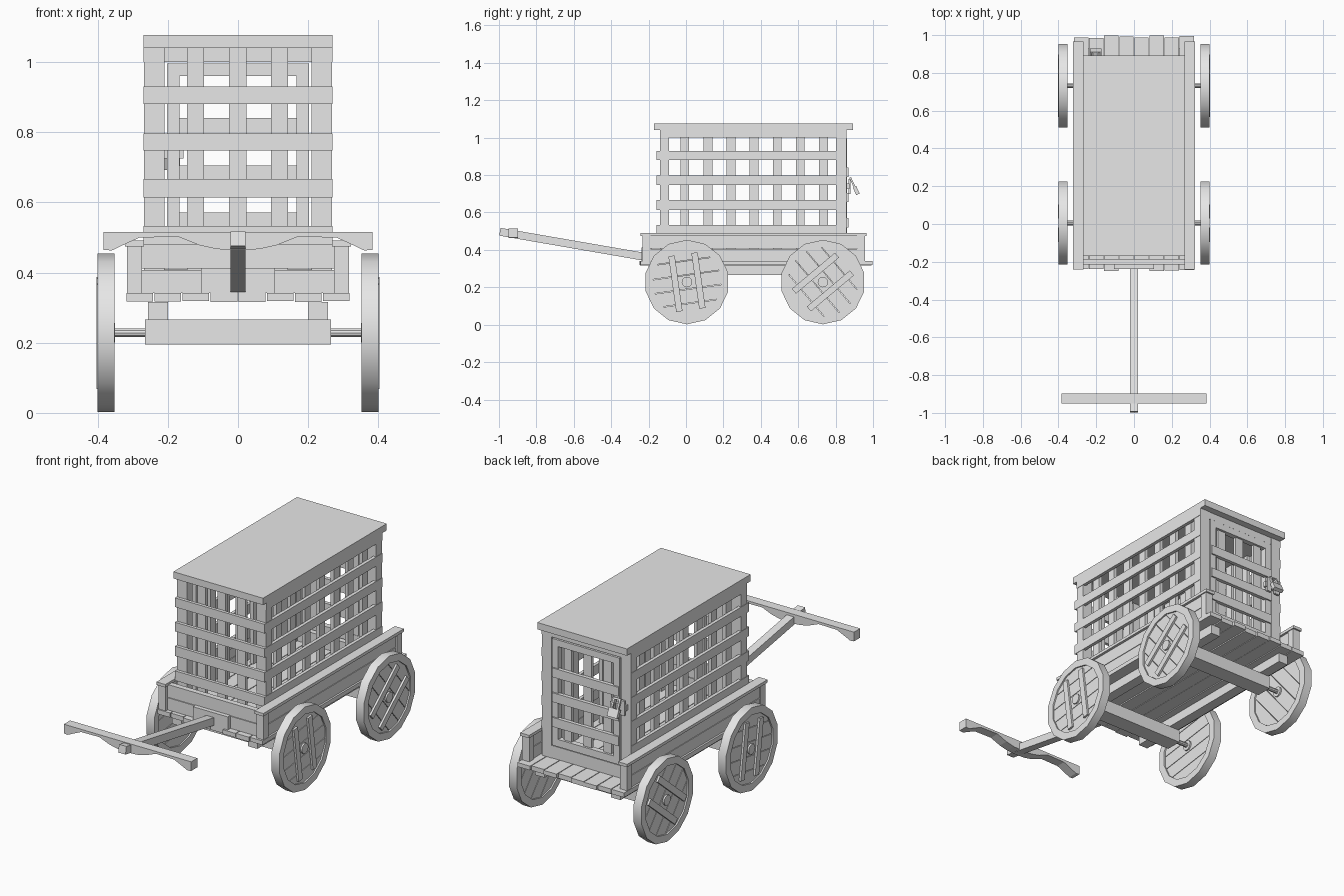
import bpy, bmesh, math, random
from mathutils import Matrix, Vector

random.seed(4)
if "Cube" in bpy.data.objects:
    bpy.data.objects.remove(bpy.data.objects["Cube"])

grey = bpy.data.materials.new("plain_grey")
grey.use_nodes = True
colour = (0.8, 0.8, 0.8, 1)
grey.diffuse_color = colour
grey.node_tree.nodes["Principled BSDF"].inputs["Base Color"].default_value = colour


def finish(bm, name, smooth=False):
    bmesh.ops.recalc_face_normals(bm, faces=bm.faces)
    mesh = bpy.data.meshes.new(name)
    bm.to_mesh(mesh)
    bm.free()
    mesh.materials.append(grey)
    ob = bpy.data.objects.new(name, mesh)
    bpy.context.collection.objects.link(ob)
    if smooth:
        bpy.context.view_layer.objects.active = ob
        bpy.ops.object.select_all(action='DESELECT')
        ob.select_set(True)
        bpy.ops.object.shade_smooth_by_angle(angle=math.radians(35))
    return ob


def add_box(bm, x, y, z, matrix=Matrix()):
    """Box from (low, high) ranges."""
    mid = [sum(r) / 2 for r in (x, y, z)]
    size = [abs(r[1] - r[0]) for r in (x, y, z)]
    m = matrix @ Matrix.Translation(mid) @ Matrix.Diagonal((*size, 1))
    bmesh.ops.create_cube(bm, size=1, matrix=m)


def boxes(name, parts):
    bm = bmesh.new()
    for part in parts:
        add_box(bm, *part)
    return finish(bm, name)


def add_rod(bm, radius, length, matrix, sides=10):
    bmesh.ops.create_cone(bm, cap_ends=True, segments=sides, radius1=radius,
                          radius2=radius, depth=length, matrix=matrix)


def both(lo, hi):
    return [(lo, hi), (-hi, -lo)]


# Floor of ragged lengthwise planks
planks = []
for i in range(8):
    x = -0.32 + i * 0.08
    planks.append(((x + 0.002, x + 0.078),
                   (-0.235 - random.uniform(0, 0.015), 0.985 + random.uniform(0, 0.015)),
                   (0.315 + random.uniform(0, 0.005), 0.342)))
boxes("floor_planks", planks)

# Undercarriage
boxes("lengthwise_beams", [(x, (-0.2, 0.93), (0.265, 0.316)) for x in both(0.2, 0.257)])
AXLES = {"front": (0.005, -8), "rear": (0.732, 50)}
for end, (y, turn) in AXLES.items():
    boxes(end + "_axle_beam", [((-0.265, 0.265), (y - 0.045, y + 0.045), (0.195, 0.266))])
    bm = bmesh.new()
    add_rod(bm, 0.0125, 0.74, Matrix.Translation((0, y, 0.228)) @ Matrix.Rotation(math.pi / 2, 4, 'Y'))
    finish(bm, end + "_axle", True)

# Bed sides, caps and front panel
for side, s in (("left", 1), ("right", -1)):
    def sx(a, b):
        return tuple(sorted((a * s, b * s)))
    boxes(side + "_bed_side", [
        (sx(0.28, 0.308), (-0.225, 0.95), (0.342, 0.405)),
        (sx(0.28, 0.308), (-0.225, 0.95), (0.408, 0.475)),
        (sx(0.273, 0.316), (-0.232, -0.19), (0.342, 0.475)),
        (sx(0.273, 0.316), (0.915, 0.957), (0.342, 0.475)),
        (sx(0.268, 0.322), (-0.242, 0.966), (0.475, 0.491))])
boxes("front_panel", [((-0.275, 0.275), (-0.215, -0.185), (0.342, 0.408)),
                      ((-0.275, 0.275), (-0.215, -0.185), (0.411, 0.48))])
boxes("pole_mount", [((-0.105, 0.105), (-0.238, -0.215), (0.342, 0.413))])

# Draw pole, sloping up to the front
start, end = Vector((0, -0.215, 0.362)), Vector((0, -0.995, 0.497))
aim = (end - start).to_track_quat('Y', 'Z').to_matrix().to_4x4()
pole = Matrix.Translation(start) @ aim
boxes("draw_pole", [((-0.022, 0.022), (0, (end - start).length), (-0.021, 0.021), pole)])

# Crossbar with scooped underside
half = [(0.022, 0.465), (0.06, 0.467), (0.11, 0.478), (0.17, 0.502), (0.28, 0.5),
        (0.32, 0.482), (0.36, 0.463), (0.383, 0.465), (0.383, 0.515)]
outline = half + [(-x, z) for x, z in reversed(half)]
bm = bmesh.new()
face = bm.faces.new([bm.verts.new((x, -0.95, z)) for x, z in outline])
res = bmesh.ops.extrude_face_region(bm, geom=[face])
bmesh.ops.translate(bm, vec=(0, 0.053, 0),
                    verts=[v for v in res["geom"] if isinstance(v, bmesh.types.BMVert)])
finish(bm, "crossbar")


# Wheels, built facing +x around the origin
def wheel(name, location, turn, side):
    place = Matrix.Translation(location)
    spin = place @ Matrix.Diagonal((side, 1, 1, 1)) @ Matrix.Rotation(math.radians(turn), 4, 'X')
    # rim: rectangular section swept round
    bm = bmesh.new()
    n = 14
    rings = []
    for i in range(n):
        a = 2 * math.pi * i / n
        rings.append([bm.verts.new((x, r * math.sin(a), r * math.cos(a)))
                      for x, r in ((-0.024, 0.226), (0.024, 0.226), (0.024, 0.186), (-0.024, 0.186))])
    for i in range(n):
        a, b = rings[i], rings[(i + 1) % n]
        for k in range(4):
            j = (k + 1) % 4
            bm.faces.new((a[k], a[j], b[j], b[k]))
    bm.transform(place)
    finish(bm, name + "_rim", True)
    # disc planks: slices of a round plate with fine gaps
    bm = bmesh.new()
    for i in range(5):
        lo, hi = -0.19 + i * 0.076, -0.19 + (i + 1) * 0.076
        piece = bmesh.new()
        add_rod(piece, 0.19, 0.032, Matrix.Rotation(math.pi / 2, 4, 'Y'), 28)
        for z, d in ((lo + 0.0015, -1), (hi - 0.0015, 1)):
            cut = bmesh.ops.bisect_plane(piece, geom=piece.verts[:] + piece.edges[:] + piece.faces[:],
                                         plane_co=(0, 0, z), plane_no=(0, 0, d), clear_outer=True)
            edges = [e for e in cut["geom_cut"] if isinstance(e, bmesh.types.BMEdge)]
            if edges:
                bmesh.ops.holes_fill(piece, edges=edges)
        temp = bpy.data.meshes.new("temp")
        piece.to_mesh(temp)
        piece.free()
        bm.from_mesh(temp)
        bpy.data.meshes.remove(temp)
    bm.transform(spin)
    finish(bm, name + "_planks")
    boxes(name + "_battens", [((0.014, 0.027), (y - 0.017, y + 0.017), (-0.15, 0.15), spin)
                              for y in (-0.062, 0.062)])
    bm = bmesh.new()
    add_rod(bm, 0.028, 0.05, place @ Matrix.Rotation(math.pi / 2, 4, 'Y'), 12)
    finish(bm, name + "_hub", True)


for end, (y, turn) in AXLES.items():
    for side, s in (("left", 1), ("right", -1)):
        wheel(f"{end}_{side}_wheel", (0.376 * s, y, 0.228), -turn, s)

# Cage
BANDS = [(0.88, 0.93), (0.748, 0.797), (0.614, 0.667), (0.48, 0.533)]
boxes("cage_roof", [((-0.27, 0.27), (-0.17, 0.893), (1.04, 1.077))])
boxes("corner_posts", [(x, y, (0.342, 1.04)) for x in both(0.21, 0.268)
                       for y in ((-0.14, -0.09), (0.803, 0.857))])
for side, s in (("left", 1), ("right", -1)):
    outer, inner = sorted((0.252 * s, 0.27 * s)), sorted((0.232 * s, 0.252 * s))
    boxes(side + "_cage_bands", [(outer, (-0.14, 0.857), z) for z in BANDS + [(1.0, 1.04)]])
    boxes(side + "_cage_bars", [(inner, (y, y + 0.047), (0.342, 1.04))
                                for y in [-0.03 + i * 0.1235 for i in range(7)]])
boxes("front_cage_bands", [((-0.27, 0.27), (-0.157, -0.14), z) for z in BANDS])
SLATS = [(-0.145, -0.097), (-0.025, 0.024), (0.094, 0.142)]
boxes("front_cage_bars", [(x, (-0.14, -0.12), (0.342, 1.04)) for x in SLATS])

# Back lintel, sill and door
boxes("back_lintel", [((-0.21, 0.21), (0.81, 0.855), (1.0, 1.04)),
                      ((-0.21, 0.21), (0.81, 0.855), (0.342, 0.41))])
boxes("door_frame", [(x, (0.83, 0.86), (0.415, 0.996)) for x in both(0.167, 0.203)]
      + [((-0.167, 0.167), (0.83, 0.86), z) for z in ((0.96, 0.996), (0.415, 0.455))])
boxes("door_bars", [(x, (0.832, 0.848), (0.455, 0.96)) for x in SLATS])
boxes("door_bands", [((-0.2, 0.2), (0.848, 0.868), z)
                     for z in ((0.79, 0.84), (0.655, 0.705), (0.52, 0.571))])

# Latch with hanging padlock
boxes("latch_plate", [((-0.25, -0.155), (0.857, 0.875), (0.725, 0.755)),
                      ((-0.245, -0.215), (0.868, 0.88), (0.70, 0.78)),
                      ((-0.19, -0.165), (0.868, 0.88), (0.70, 0.78))])
hang = Matrix.Translation((-0.203, 0.888, 0.765)) @ Matrix.Rotation(math.radians(25), 4, 'X')
boxes("padlock", [((-0.03, 0.03), (-0.01, 0.01), (-0.075, -0.03), hang)])
boxes("padlock_shackle", [(x, (-0.005, 0.005), (-0.03, 0.025), hang) for x in both(0.013, 0.023)]
      + [((-0.023, 0.023), (-0.005, 0.005), (0.015, 0.025), hang)])
